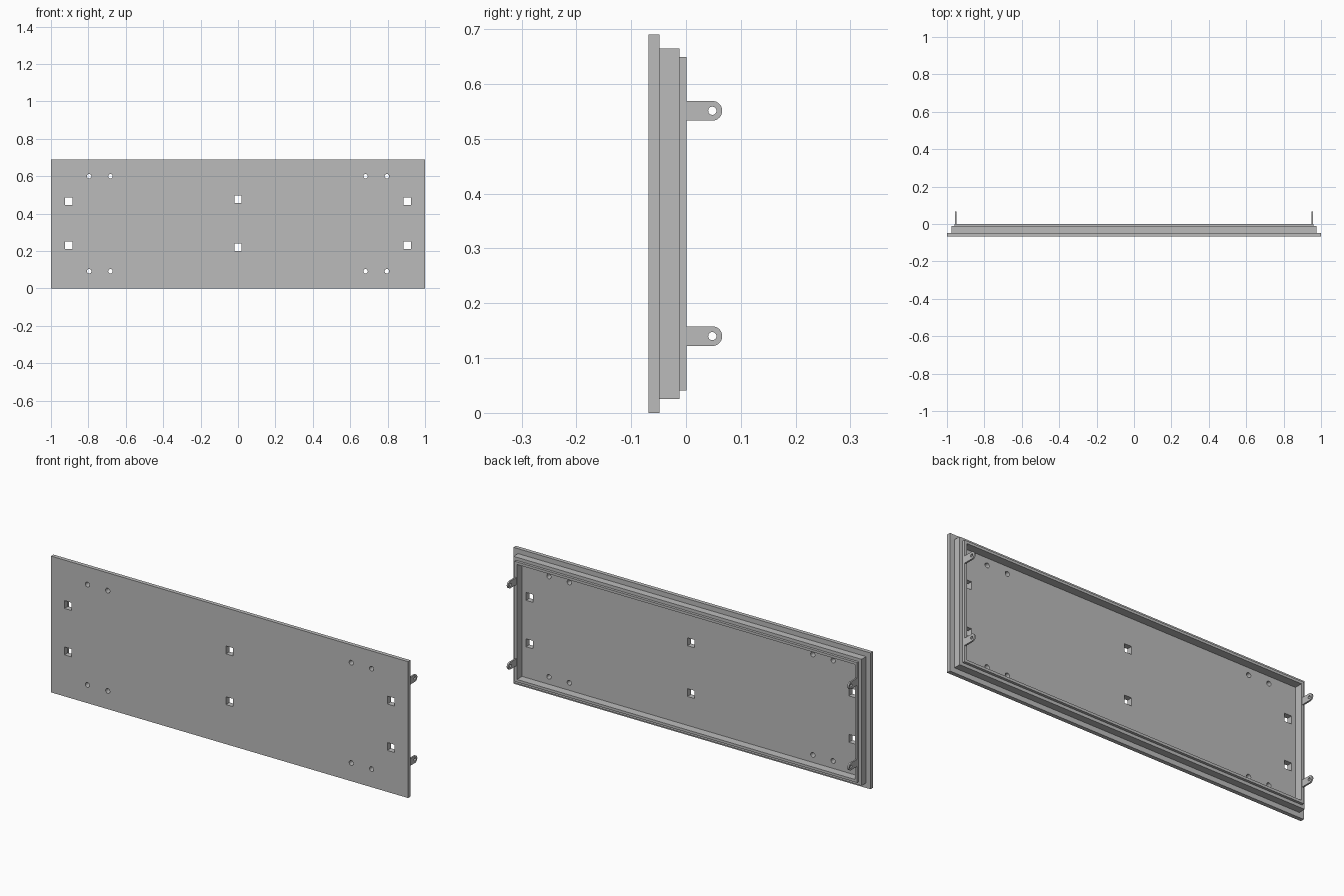
import bpy, bmesh, math
from mathutils import Matrix

if "Cube" in bpy.data.objects:
    bpy.data.objects.remove(bpy.data.objects["Cube"])

W, H = 1.0, 0.345          # half width, half height of the panel
FRONT, FLOOR = -0.068, -0.04

grey = bpy.data.materials.new("plain grey")
grey.use_nodes = True
colour = (0.5, 0.5, 0.5, 1)
grey.diffuse_color = colour
grey.node_tree.nodes["Principled BSDF"].inputs["Base Color"].default_value = colour


def finish(name, bm):
    bmesh.ops.recalc_face_normals(bm, faces=bm.faces)
    mesh = bpy.data.meshes.new(name)
    bm.to_mesh(mesh)
    bm.free()
    mesh.materials.append(grey)
    obj = bpy.data.objects.new(name, mesh)
    bpy.context.collection.objects.link(obj)
    return obj


def cut(target, cutter):
    cutter.hide_render = True
    mod = target.modifiers.new("holes", "BOOLEAN")
    mod.object = cutter
    mod.solver = "EXACT"
    bpy.context.view_layer.objects.active = target
    bpy.ops.object.modifier_apply(modifier=mod.name)
    bpy.data.objects.remove(cutter)


# Stepped panel: rectangular loops (margin, y) from front face to recessed back
steps = [(0, FRONT), (0, -0.048), (0.025, -0.048), (0.025, -0.012),
         (0.041, -0.012), (0.041, 0.001), (0.054, 0.001), (0.054, FLOOR)]
bm = bmesh.new()
loops = []
for m, y in steps:
    loops.append([bm.verts.new((sx * (W - m), y, H + sz * (H - m)))
                  for sx, sz in ((-1, -1), (1, -1), (1, 1), (-1, 1))])
for a, b in zip(loops, loops[1:]):
    for i in range(4):
        j = (i + 1) % 4
        bm.faces.new((a[i], a[j], b[j], b[i]))
bm.faces.new(loops[0])
bm.faces.new(loops[-1])
panel = finish("stepped_panel", bm)

# Square and round through holes
bm = bmesh.new()
squares = [(0, 0.477), (0, 0.22)]
rounds = []
for s in (-1, 1):
    squares += [(s * 0.904, z) for z in (0.465, 0.23)]
    rounds += [(s * x, z) for x in (0.682, 0.796) for z in (0.092, 0.6)]
for x, z in squares:
    bmesh.ops.create_cube(bm, size=1, matrix=Matrix.Translation((x, FRONT, z))
                          @ Matrix.Diagonal((0.04, 0.12, 0.04, 1)))
for x, z in rounds:
    bmesh.ops.create_cone(bm, cap_ends=True, segments=24, radius1=0.012, radius2=0.012,
                          depth=0.12, matrix=Matrix.Translation((x, FRONT, z))
                          @ Matrix.Rotation(math.pi / 2, 4, "X"))
cut(panel, finish("hole_cutter", bm))


# Rounded hinge tabs with a pin hole
def hinge_tab(name, x, z, r=0.018, eye=0.048, thick=0.008):
    bm = bmesh.new()
    outline = [(-0.011, -r)]
    for i in range(17):
        a = math.pi * (i / 16 - 0.5)
        outline.append((eye + r * math.cos(a), r * math.sin(a)))
    outline.append((-0.011, r))
    face = bm.faces.new([bm.verts.new((x - thick / 2, y, z + dz)) for y, dz in outline])
    ext = bmesh.ops.extrude_face_region(bm, geom=[face])
    bmesh.ops.translate(bm, vec=(thick, 0, 0),
                        verts=[v for v in ext["geom"] if isinstance(v, bmesh.types.BMVert)])
    tab = finish(name, bm)
    bm = bmesh.new()
    bmesh.ops.create_cone(bm, cap_ends=True, segments=24, radius1=0.0075, radius2=0.0075,
                          depth=0.1, matrix=Matrix.Translation((x, eye, z))
                          @ Matrix.Rotation(math.pi / 2, 4, "Y"))
    cut(tab, finish("pin_cutter", bm))
    return tab


parts = [panel]
for side, s in (("left", 1), ("right", -1)):
    for level, z in (("lower", 0.14), ("upper", 0.551)):
        parts.append(hinge_tab(f"{side}_{level}_hinge_tab", s * 0.954, z))

# Smooth the round edges only
bpy.ops.object.select_all(action="DESELECT")
for obj in parts:
    obj.select_set(True)
bpy.context.view_layer.objects.active = panel
bpy.ops.object.shade_smooth_by_angle(angle=math.radians(30))
